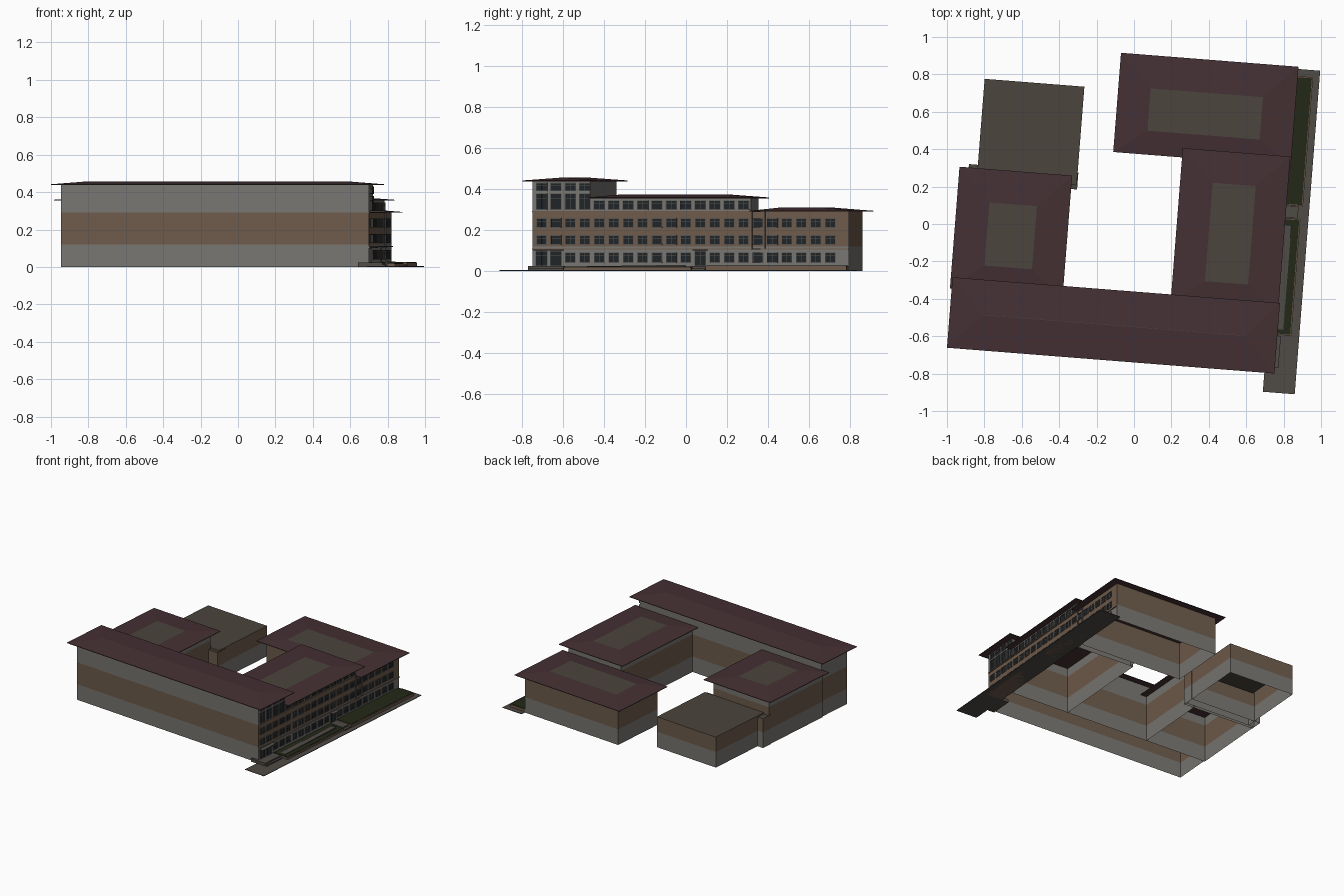
import bpy, bmesh, math

if "Cube" in bpy.data.objects:
    bpy.data.objects.remove(bpy.data.objects["Cube"])

ANGLE = math.radians(-4.5)   # the whole site is turned slightly
FACE = 0.757                 # plane of the street facade


def mat(name, r, g, b):
    m = bpy.data.materials.new(name)
    m.diffuse_color = (r, g, b, 1)
    m.use_nodes = True
    m.node_tree.nodes["Principled BSDF"].inputs["Base Color"].default_value = m.diffuse_color
    return m


GREY = mat("plaster_grey", .19, .18, .165)
BROWN = mat("plaster_brown", .155, .105, .07)
ROOF = mat("roof_red", .06, .03, .034)
FLAT = mat("flat_roof", .07, .06, .045)
GRASS = mat("grass", .016, .022, .009)
GLASS = mat("glass", .014, .018, .021)
FRAME = mat("frame", .09, .085, .08)
PAVE = mat("paving", .08, .07, .06)


def finish(name, bm, mats):
    me = bpy.data.meshes.new(name)
    bm.to_mesh(me)
    bm.free()
    for m in mats:
        me.materials.append(m)
    ob = bpy.data.objects.new(name, me)
    ob.rotation_euler.z = ANGLE
    bpy.context.collection.objects.link(ob)
    return ob


def ring(bm, u0, u1, v0, v1, z):
    return [bm.verts.new((u, v, z)) for u, v in ((u0, v0), (u1, v0), (u1, v1), (u0, v1))]


def loft(bm, a, b, index=0):
    for i in range(4):
        j = (i + 1) % 4
        bm.faces.new((a[i], a[j], b[j], b[i])).material_index = index


def add_box(bm, u0, u1, v0, v1, z0, z1, index=0):
    a, b = ring(bm, u0, u1, v0, v1, z0), ring(bm, u0, u1, v0, v1, z1)
    loft(bm, a, b, index)
    bm.faces.new(a[::-1]).material_index = index
    bm.faces.new(b).material_index = index


def boxes(name, m, *items):
    bm = bmesh.new()
    for it in items:
        add_box(bm, *it)
    return finish(name, bm, [m])


def walls(name, u0, u1, v0, v1, top, lid=False):
    """Open-bottomed shell with grey, brown and grey bands."""
    bm = bmesh.new()
    levels = [z for z in (0, .12, .29) if z < top] + [top]
    rings = [ring(bm, u0, u1, v0, v1, z) for z in levels]
    for i in range(len(rings) - 1):
        loft(bm, rings[i], rings[i + 1], i % 2)
    if lid:
        bm.faces.new(rings[-1]).material_index = 2
    return finish(name, bm, [GREY, BROWN, FLAT])


def roof(name, outer, inner, z0, z1):
    """Shallow hipped roof around a flat centre."""
    bm = bmesh.new()
    a = ring(bm, *outer, z0)
    b = ring(bm, *outer, z0 + .004)
    c = ring(bm, *inner, z1)
    loft(bm, a, b)
    loft(bm, b, c)
    bm.faces.new(a[::-1])
    bm.faces.new(c).material_index = 1
    return finish(name, bm, [ROOF, FLAT])


# Wings around the courtyard
walls("front_wing_walls", -.894, FACE, -.692, -.41, .442)
walls("middle_wing_walls", .278, FACE, -.41, .378, .358)
walls("left_wing_walls", -.902, -.40, -.41, .182, .358)
walls("back_wing_walls", -.09, FACE, .425, .857, .293)
walls("link_walls", .30, FACE - .006, .378, .425, .293)
walls("annex_walls", -.857, -.322, .182, .711, .235, True)
walls("annex_ledge", -.905, -.318, .16, .25, .225, True)

# Roofs
roof("front_wing_roof", (-.945, .811, -.738, -.36), (-.77, .636, -.550, -.548), .438, .457)
roof("middle_wing_roof", (.228, .805, -.42, .425), (.402, .633, -.275, .253), .355, .373)
roof("left_wing_roof", (-.954, -.35, -.42, .232), (-.78, -.525, -.284, .054), .355, .373)
roof("back_wing_roof", (-.141, .811, .375, .907), (.032, .634, .503, .73), .290, .309)

# Street facade windows: (centre v, sill z, width, height)
wins = []
PITCH = .0707
cols = [-.648 + PITCH * i for i in range(21)]
for i, v in enumerate(cols):
    wins.append((v, .214, .046, .041))
    wins.append((v, .131, .046, .041))
    if i > 1 and i != 11:
        wins.append((v, .043, .046, .044))
    if i < 4:
        wins.append((v, .302, .050, .074))
        wins.append((v, .394, .050, .034))
    elif i < 15:
        wins.append((v, .302, .050, .040))
for i in (0, 1, 11):                       # entrance doors
    wins.append((cols[i], .026, .052, .07))

glass, frame = bmesh.new(), bmesh.new()
for v, z, w, h in wins:
    l, r, t, b = v - w / 2, v + w / 2, z + h, .003
    add_box(glass, FACE - .002, FACE + .001, l, r, z, t)
    add_box(frame, FACE - .002, FACE + .005, l - b, r + b, z - b, z)
    add_box(frame, FACE - .002, FACE + .004, l - b, r + b, t, t + b)
    add_box(frame, FACE - .002, FACE + .004, l - b, l, z, t)
    add_box(frame, FACE - .002, FACE + .004, r, r + b, z, t)
    add_box(frame, FACE - .002, FACE + .002, v - .001, v + .001, z, t)
    add_box(frame, FACE - .002, FACE + .002, l, r, z + h * .68, z + h * .68 + .002)
finish("window_glass", glass, [GLASS])
finish("window_frames", frame, [FRAME])

# Facade string courses and downpipes
boxes("string_courses", BROWN,
      (FACE - .002, FACE + .006, -.695, .857, .106, .111),
      (FACE - .002, FACE + .006, -.695, .425, .288, .294))
boxes("downpipes", FRAME,
      *[(FACE - .004, FACE + .005, v - .003, v + .003, .11, .29) for v in (.381, .445)])
boxes("door_canopies", FRAME,
      (FACE, FACE + .035, -.69, -.54, .100, .106),
      (FACE, FACE + .03, cols[11] - .035, cols[11] + .035, .100, .105))

# Pavement, planted beds, ramp and steps
boxes("pavement", PAVE, (.757, .928, -.84, .895, 0, .004))
boxes("bed_walls", BROWN,
      (FACE, .893, .165, .857, 0, .024),
      (FACE, .885, -.53, .095, 0, .018))
boxes("grass", GRASS,
      (FACE, .887, .171, .851, .02, .027),
      (FACE, .879, -.524, .089, .015, .021))
boxes("entrance_steps", PAVE,
      (.70, .83, -.708, -.535, 0, .024),
      (.70, .845, -.708, -.535, 0, .012),
      (FACE, .87, .098, .163, 0, .024),
      (FACE, .89, .098, .163, 0, .012))
ramp = boxes("ramp", PAVE, (.80, .84, -.50, .06, .012, .030))
for vert in ramp.data.vertices:            # slope down to the street end
    if vert.co.y < -.4 and vert.co.z > .02:
        vert.co.z = .022
